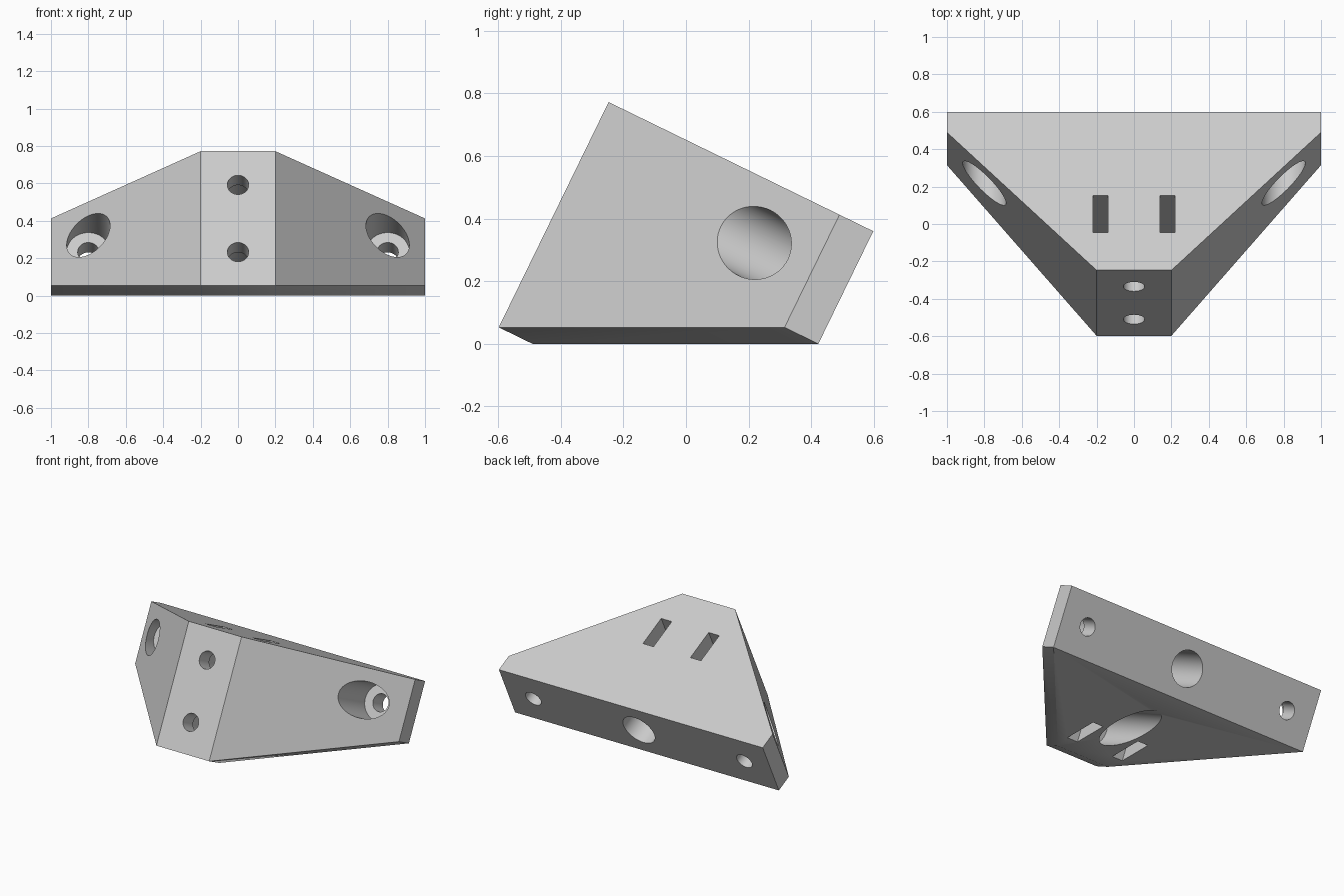
import bpy, bmesh, math
from mathutils import Matrix, Vector

cube = bpy.data.objects.get("Cube")
if cube:
    bpy.data.objects.remove(cube, do_unlink=True)

TILT = math.atan2(0.40, 0.82)      # lean of the whole bracket
FRONT, BACK, PLATE = -0.56, 0.38, 0.12
TOP, FRONT_FOOT, BACK_FOOT = 0.58, -0.22, 0.18
HOLE, BORE = 0.057, 0.116
UPPER, LOWER = 0.38, -0.02         # heights of the hole rows

grey = bpy.data.materials.new("light_grey")
grey.use_nodes = True
grey.diffuse_color = (0.6, 0.6, 0.6, 1)
grey.node_tree.nodes["Principled BSDF"].inputs["Base Color"].default_value = grey.diffuse_color


def make_object(name, bm):
    bmesh.ops.recalc_face_normals(bm, faces=bm.faces)
    mesh = bpy.data.meshes.new(name)
    bm.to_mesh(mesh)
    bm.free()
    mesh.materials.append(grey)
    obj = bpy.data.objects.new(name, mesh)
    bpy.context.collection.objects.link(obj)
    return obj


def cylinder_cutter(x, z, radius, start, end):
    bm = bmesh.new()
    place = Matrix.Translation((x, (start + end) / 2, z)) @ Matrix.Rotation(math.pi / 2, 4, "X")
    bmesh.ops.create_cone(bm, cap_ends=True, segments=64, radius1=radius, radius2=radius,
                          depth=end - start, matrix=place)
    return make_object("hole_cutter", bm)


def slot_cutter(side):
    bm = bmesh.new()
    bmesh.ops.create_cube(bm, size=1)
    bmesh.ops.scale(bm, vec=(0.08, 0.22, 2), verts=bm.verts)
    bmesh.ops.translate(bm, vec=(side * 0.18, -0.226, 0), verts=bm.verts)
    return make_object("slot_cutter", bm)


# Body: solid spanning a tall front plate and a wide back plate
bm = bmesh.new()
for side in (-1, 1):
    for y, z in ((FRONT, TOP), (FRONT, FRONT_FOOT), (FRONT + PLATE, FRONT_FOOT)):
        bm.verts.new((side * 0.2, y, z))
    for y in (BACK - PLATE, BACK):
        for z in (BACK_FOOT, TOP):
            bm.verts.new((side, y, z))
bmesh.ops.convex_hull(bm, input=list(bm.verts))
bmesh.ops.dissolve_limit(bm, angle_limit=math.radians(1), verts=list(bm.verts), edges=list(bm.edges))
body = make_object("corner_bracket", bm)

# Holes: counterbored from the back in the middle, from the front at the sides
cutters = []
for z in (UPPER, LOWER):
    cutters.append(cylinder_cutter(0, z, HOLE, FRONT - 0.2, FRONT + PLATE + 0.05))
    cutters.append(cylinder_cutter(0, z, BORE, FRONT + PLATE, BACK + 0.2))
for side in (-1, 1):
    cutters.append(cylinder_cutter(side * 0.8, UPPER, HOLE, BACK - PLATE - 0.05, BACK + 0.2))
    cutters.append(cylinder_cutter(side * 0.8, UPPER, BORE, FRONT, BACK - PLATE))
    cutters.append(slot_cutter(side))

for cutter in cutters:
    cutter.hide_render = True
    cut = body.modifiers.new("cut", "BOOLEAN")
    cut.operation, cut.solver, cut.object = "DIFFERENCE", "EXACT", cutter
bpy.context.view_layer.update()
cut_mesh = bpy.data.meshes.new_from_object(body.evaluated_get(bpy.context.evaluated_depsgraph_get()))
body.modifiers.clear()
body.data = cut_mesh
for cutter in cutters:
    bpy.data.objects.remove(cutter, do_unlink=True)

# Lean the bracket onto its foot and centre it
cut_mesh.transform(Matrix.Rotation(-TILT, 4, "X"))
ys = [v.co.y for v in cut_mesh.vertices]
low = min(v.co.z for v in cut_mesh.vertices)
cut_mesh.transform(Matrix.Translation(Vector((0, -(min(ys) + max(ys)) / 2, -low))))

bpy.ops.object.select_all(action="DESELECT")
body.select_set(True)
bpy.context.view_layer.objects.active = body
bpy.ops.object.shade_smooth_by_angle(angle=math.radians(30))
